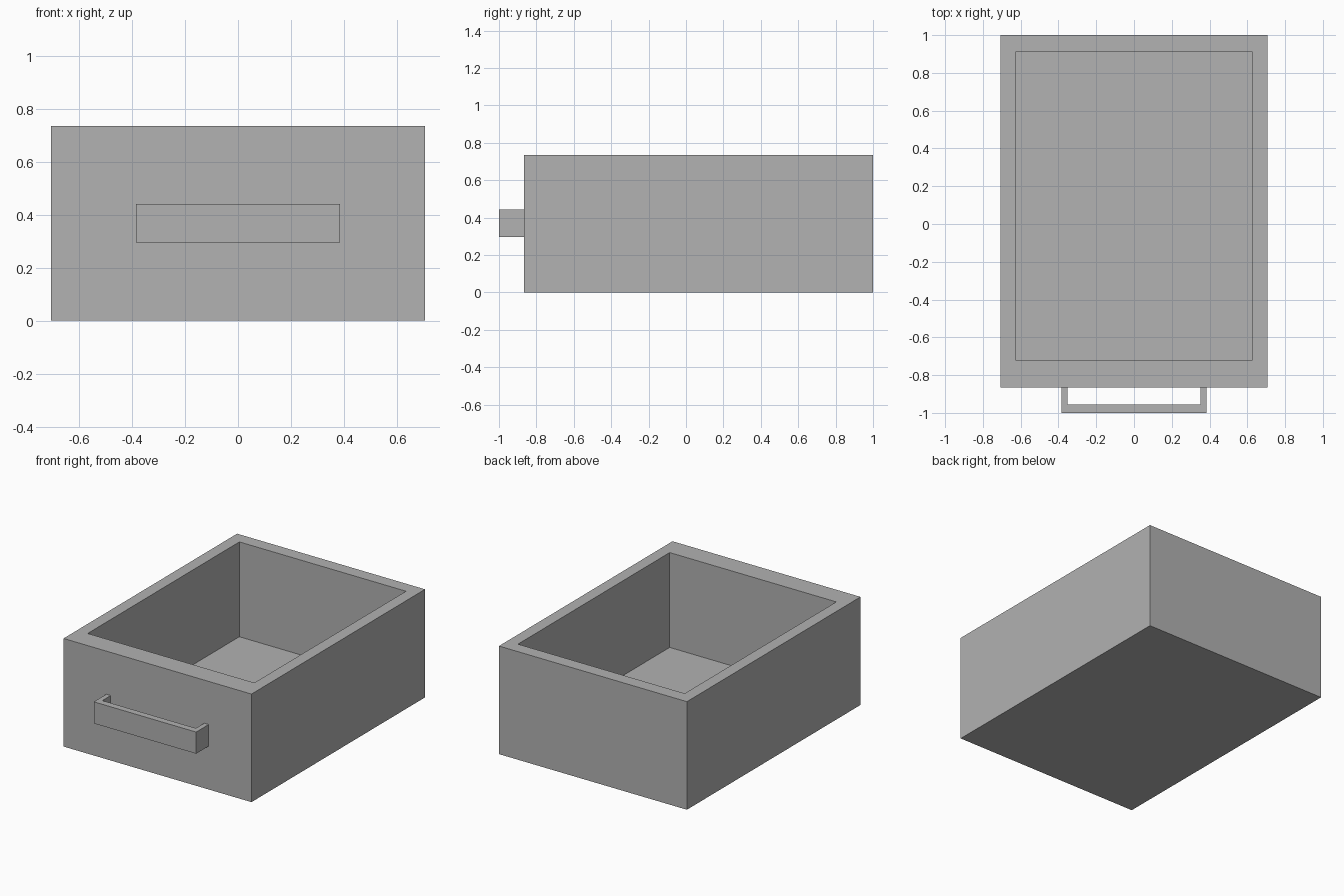
import bpy
import bmesh
from mathutils import Vector

default_cube = bpy.data.objects.get("Cube")
if default_cube:
    bpy.data.objects.remove(default_cube, do_unlink=True)

grey = bpy.data.materials.new("plain grey")
grey.use_nodes = True
colour = (0.445, 0.445, 0.445, 1)
grey.diffuse_color = colour
grey.node_tree.nodes["Principled BSDF"].inputs["Base Color"].default_value = colour


def finish(name, bm):
    bmesh.ops.recalc_face_normals(bm, faces=bm.faces)
    mesh = bpy.data.meshes.new(name)
    bm.to_mesh(mesh)
    bm.free()
    mesh.materials.append(grey)
    obj = bpy.data.objects.new(name, mesh)
    bpy.context.collection.objects.link(obj)
    return obj


def prism(bm, outline, bottom, top):
    """Extrude an xy outline upwards and return its top face."""
    base = bm.faces.new([bm.verts.new((x, y, bottom)) for x, y in outline])
    grown = bmesh.ops.extrude_face_region(bm, geom=[base], use_keep_orig=True)["geom"]
    verts = [g for g in grown if isinstance(g, bmesh.types.BMVert)]
    bmesh.ops.translate(bm, verts=verts, vec=(0, 0, top - bottom))
    return next(g for g in grown if isinstance(g, bmesh.types.BMFace))


def rectangle(half_width, front, back):
    return [(-half_width, front), (half_width, front),
            (half_width, back), (-half_width, back)]


# Drawer body: a solid block whose top is inset to the rim and sunk to the floor
FRONT, BACK, HEIGHT, FLOOR = -0.865, 1.0, 0.735, 0.09
bm = bmesh.new()
top = prism(bm, rectangle(0.707, FRONT, BACK), 0, HEIGHT)
bmesh.ops.inset_region(bm, faces=[top], thickness=0.05)
middle = top.calc_center_median().y
for v in top.verts:
    v.co.x = 0.627 if v.co.x > 0 else -0.627
    v.co.y = 0.91 if v.co.y > middle else -0.72
sunk = bmesh.ops.extrude_discrete_faces(bm, faces=[top])["faces"][0]
bmesh.ops.translate(bm, verts=list(sunk.verts), vec=Vector((0, 0, FLOOR - HEIGHT)))
finish("drawer_body", bm)

# Handle: a U-shaped outline, mirrored from its left half
half = [(0.385, -1.0), (0.385, FRONT), (0.352, FRONT), (0.352, -0.955)]
outline = half + [(-x, y) for x, y in reversed(half)]
bm = bmesh.new()
prism(bm, outline, 0.295, 0.442)
finish("handle", bm)
